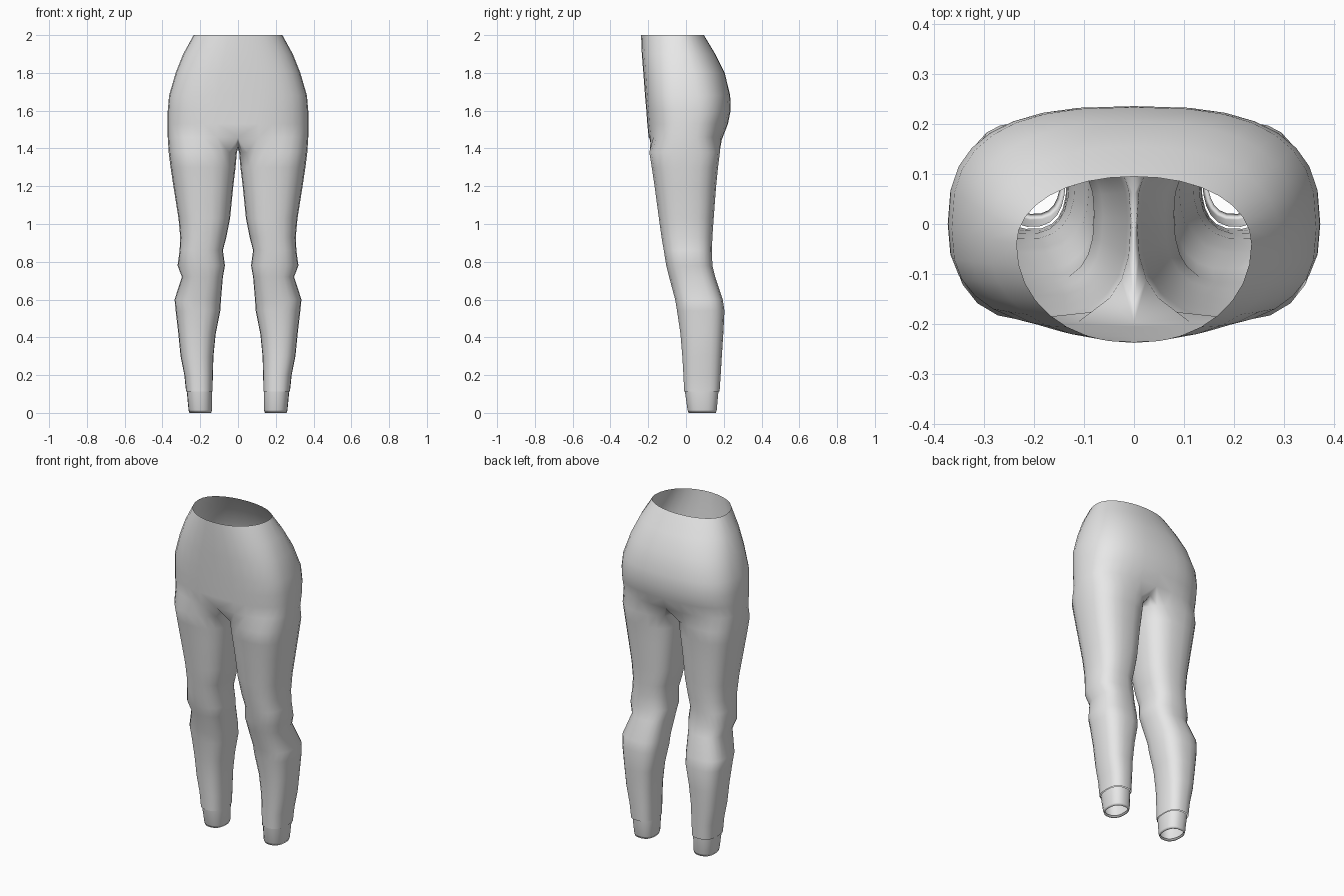
import bpy
import bmesh
from math import sin, cos, radians, copysign

if "Cube" in bpy.data.objects:
    bpy.data.objects.remove(bpy.data.objects["Cube"], do_unlink=True)

OUTER = 16   # segments around the outside of one half
INNER = 6    # segments along the inner thigh

grey = bpy.data.materials.new("light grey cloth")
grey.use_nodes = True
grey.diffuse_color = (0.8, 0.8, 0.8, 1)
grey.node_tree.nodes["Principled BSDF"].inputs["Base Color"].default_value = grey.diffuse_color


def oval_point(angle, mid_x, radius_x, mid_y, front, back, power):
    """Point on a rounded-square oval with separate front and back depths."""
    c, s = cos(radians(angle)), sin(radians(angle))
    px = copysign(abs(c) ** (2 / power), c)
    py = copysign(abs(s) ** (2 / power), s)
    depth = back - mid_y if s > 0 else mid_y - front
    return mid_x + radius_x * px, mid_y + depth * py


def torso_ring(bm, z, half_width, front, back, mid_y, power):
    """Half ring from front centre round the side to back centre."""
    ring = []
    for i in range(OUTER + 1):
        angle = -90 + 180 * i / OUTER
        x, y = oval_point(angle, 0, half_width, mid_y, front, back, power)
        if i in (0, OUTER):
            x = 0
        ring.append(bm.verts.new((x, y, z)))
    return ring


def leg_ring(bm, z, inside, outside, front, back, power=2.6):
    """Full ring, starting at the front inner corner."""
    mid_x, radius = (inside + outside) / 2, (outside - inside) / 2
    mid_y = front + (back - front) * 0.54
    angles = [-135 + 270 * i / OUTER for i in range(OUTER + 1)]
    angles += [135 + 90 * i / INNER for i in range(1, INNER)]
    ring = []
    for angle in angles:
        x, y = oval_point(angle, mid_x, radius, mid_y, front, back, power)
        ring.append(bm.verts.new((x, y, z)))
    return ring


def bridge(bm, upper, lower, closed):
    count = len(upper)
    for i in range(count if closed else count - 1):
        j = (i + 1) % count
        bm.faces.new((lower[i], lower[j], upper[j], upper[i]))


def finish(bm, name):
    """Turn one half into a smooth mirrored object."""
    mesh = bpy.data.meshes.new(name)
    for face in bm.faces:
        face.smooth = True
    bm.to_mesh(mesh)
    bm.free()
    mesh.materials.append(grey)
    obj = bpy.data.objects.new(name, mesh)
    bpy.context.collection.objects.link(obj)
    mirror = obj.modifiers.new("mirror", "MIRROR")
    mirror.use_clip = True
    mirror.merge_threshold = 0.0005
    return obj


# Hips: height, half width, front, back, widest depth, squareness
HIPS = [
    (2.0, .235, -.238, .095, -.04, 2.1),
    (1.9, .29, -.234, .155, -.03, 2.3),
    (1.8, .33, -.226, .205, -.02, 2.5),
    (1.68, .365, -.217, .234, -.01, 2.7),
    (1.6, .372, -.21, .236, 0, 2.7),
    (1.53, .373, -.205, .222, 0, 2.7),
    (1.46, .372, -.198, .195, 0, 2.7),
]

# Legs: height, inside, outside, front, back
LEGS = [
    (1.38, .006, .367, -.195, .18),
    (1.3, .013, .357, -.182, .17),
    (1.2, .025, .342, -.167, .16),
    (1.03, .042, .315, -.144, .147),
    (.93, .062, .306, -.13, .14),
    (.86, .08, .309, -.118, .138),
    (.78, .069, .32, -.105, .14),
    (.72, .08, .297, -.09, .155),
    (.6, .09, .336, -.058, .195),
    (.54, .094, .33, -.048, .204),
    (.42, .118, .316, -.03, .198),
    (.3, .13, .304, -.02, .19),
    (.2, .133, .284, -.014, .184),
    (.112, .135, .275, -.01, .178),
]

# Trousers: hips, crotch seam and legs
bm = bmesh.new()
hips = [torso_ring(bm, *row) for row in HIPS]
for upper, lower in zip(hips, hips[1:]):
    bridge(bm, upper, lower, closed=False)

seam = [(.14, 1.425), (.06, 1.405), (-.03, 1.398), (-.1, 1.41), (-.16, 1.435)]
crotch = [bm.verts.new((0, y, z)) for y, z in seam]
legs = [hips[-1] + crotch] + [leg_ring(bm, *row) for row in LEGS]
for upper, lower in zip(legs, legs[1:]):
    bridge(bm, upper, lower, closed=True)
finish(bm, "trousers")

# Ankle cuffs with a small turned-in hem
CUFF = [
    (.112, .137, .271, -.006, .172),
    (.015, .137, .262, .008, .163),
    (0, .142, .257, .014, .158),
    (.012, .148, .251, .02, .152),
]
bm = bmesh.new()
cuff = [leg_ring(bm, *row, power=2.4) for row in CUFF]
for upper, lower in zip(cuff, cuff[1:]):
    bridge(bm, upper, lower, closed=True)
finish(bm, "ankle_cuffs")
